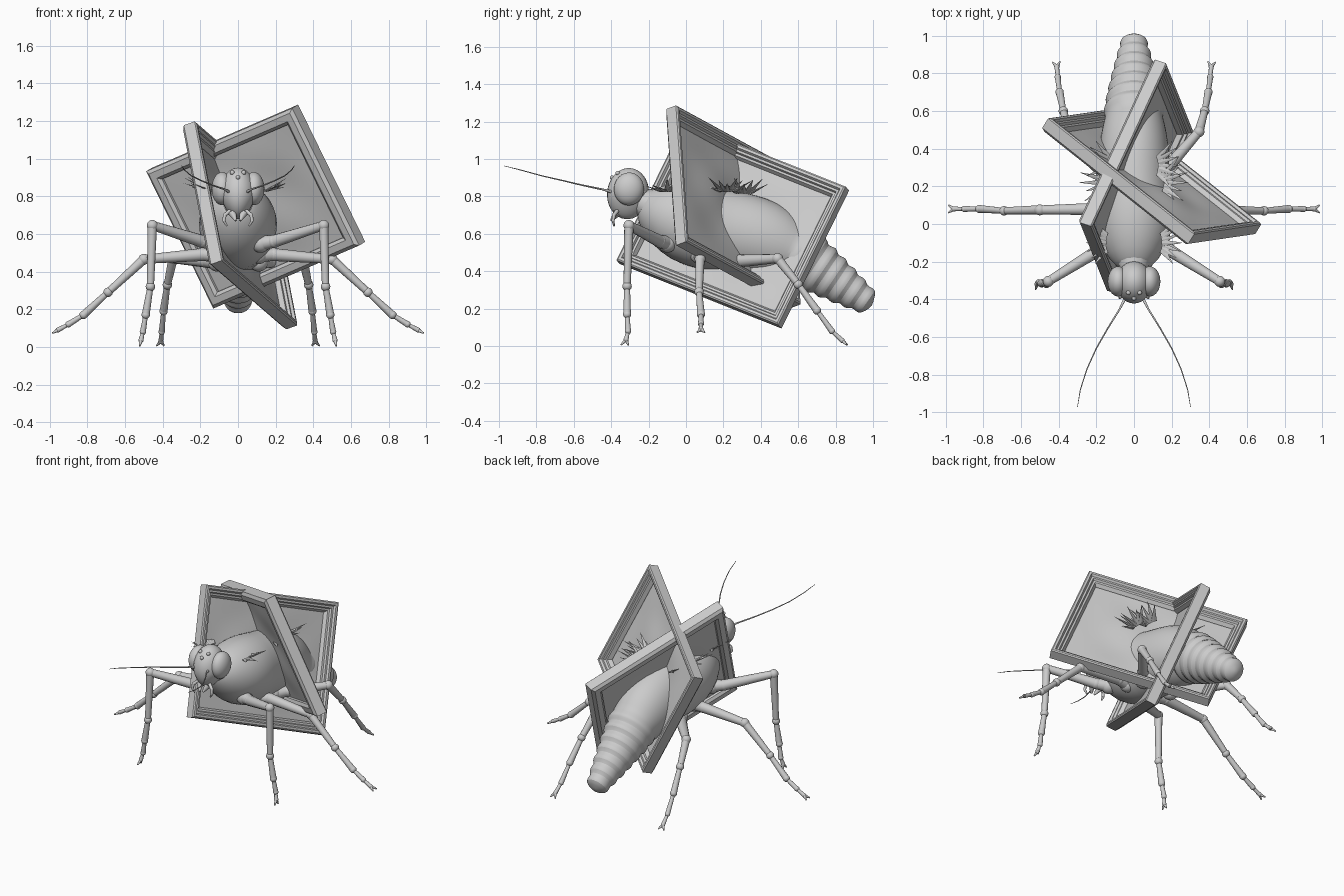
import bpy, bmesh, math, random
from mathutils import Vector, Matrix

if "Cube" in bpy.data.objects:
    bpy.data.objects.remove(bpy.data.objects["Cube"])

random.seed(4)


def finish(bm, name, mirror=False, smooth=True, subsurf=0):
    bmesh.ops.recalc_face_normals(bm, faces=bm.faces)
    me = bpy.data.meshes.new(name)
    bm.to_mesh(me)
    bm.free()
    ob = bpy.data.objects.new(name, me)
    bpy.context.collection.objects.link(ob)
    if mirror:
        ob.modifiers.new("Mirror", 'MIRROR').use_mirror_merge = False
    if subsurf:
        m = ob.modifiers.new("Subsurf", 'SUBSURF')
        m.levels = m.render_levels = subsurf
    if smooth:
        bpy.ops.object.select_all(action='DESELECT')
        ob.select_set(True)
        bpy.context.view_layer.objects.active = ob
        bpy.ops.object.shade_smooth_by_angle(angle=math.radians(45))
    return ob


def ball(bm, c, r, tilt=0.0):
    mat = Matrix.Translation(c) @ Matrix.Rotation(tilt, 4, 'X') @ Matrix.Diagonal((*r, 1))
    bmesh.ops.create_uvsphere(bm, u_segments=28, v_segments=18, radius=1, matrix=mat)


def rod(bm, a, b, r1, r2, sides=14, flat=1.0):
    a, b = Vector(a), Vector(b)
    d = b - a
    mat = (Matrix.Translation((a + b) / 2) @ d.to_track_quat('Z', 'Y').to_matrix().to_4x4()
           @ Matrix.Diagonal((1, flat, 1, 1)))
    bmesh.ops.create_cone(bm, cap_ends=True, segments=sides, radius1=r1, radius2=r2,
                          depth=d.length, matrix=mat)


def chain(bm, pts, radii, knob=1.0):
    for i in range(len(pts) - 1):
        rod(bm, pts[i], pts[i + 1], radii[i], radii[i + 1])
    for p, r in zip(pts, radii):
        ball(bm, p, [r * knob] * 3)


# Body: thorax and ringed abdomen lofted along a sloping spine (y, z, half width, half height)
rings = [(-.25, .77, .03, .03), (-.22, .755, .1, .1), (-.12, .71, .175, .18), (-.01, .665, .21, .22),
         (.10, .635, .21, .23), (.20, .62, .19, .22), (.31, .60, .19, .22), (.43, .57, .185, .21),
         (.53, .525, .165, .185)]
for i in range(7):
    t = i / 6
    y, z, r = .59 + .36 * t, .495 - .245 * t, .163 - .088 * t ** 1.2
    rings += [(y - .022, z + .015, r * .93, r * .93), (y, z, r, r * 1.03), (y + .02, z - .014, r, r * 1.02)]
rings += [(.985, .225, .045, .045), (.995, .22, .01, .01)]
bm = bmesh.new()
loops = []
n = 24
for i, (y, z, w, h) in enumerate(rings):
    p, q = rings[max(i - 1, 0)], rings[min(i + 1, len(rings) - 1)]
    tan = Vector((0, q[0] - p[0], q[1] - p[1])).normalized()
    up = Vector((0, -tan.z, tan.y))
    loops.append([bm.verts.new(Vector((w * math.cos(k * math.tau / n), y, z)) + up * h * math.sin(k * math.tau / n))
                  for k in range(n)])
for a, b in zip(loops, loops[1:]):
    for k in range(n):
        bm.faces.new((a[k], a[(k + 1) % n], b[(k + 1) % n], b[k]))
bm.faces.new(loops[0])
bm.faces.new(loops[-1])
finish(bm, "body", subsurf=1)

# Head with tapering face, neck and forehead eyelets
bm = bmesh.new()
ball(bm, (0, -.31, .815), (.095, .112, .137), -.1)
for v in bm.verts:
    if v.co.z < .8:
        v.co.x *= 1 - (.8 - v.co.z) * 2.2
rod(bm, (0, -.25, .78), (0, -.17, .74), .07, .1)
for x, y, z in ((-.03, -.365, .925), (.03, -.365, .925), (0, -.395, .90)):
    ball(bm, (x, y, z), (.012,) * 3)
finish(bm, "head")

bm = bmesh.new()
ball(bm, (.084, -.305, .84), (.056, .08, .088), -.1)
finish(bm, "eyes", mirror=True)

# Mouth feelers and antennae
bm = bmesh.new()
chain(bm, [(.045, -.37, .72), (.07, -.385, .70), (.075, -.39, .67), (.06, -.385, .645)], [.011, .01, .008, .005])
rod(bm, (.03, -.37, .71), (.012, -.40, .67), .022, .006)
finish(bm, "mouthparts", mirror=True)
bm = bmesh.new()
chain(bm, [(.05, -.40, .825), (.075, -.45, .838), (.14, -.555, .86), (.20, -.66, .885), (.25, -.77, .91),
           (.285, -.88, .94), (.30, -.97, .963)], [.008, .005, .004, .0035, .003, .0025, .0015])
finish(bm, "antennae", mirror=True)

# Legs: hip, thigh, shin, jointed foot and two claws
legs = {
    "front_legs": [(.12, -.10, .55), (.19, -.14, .56), (.455, -.305, .645), (.465, -.315, .32),
                   (.49, -.315, .17), (.505, -.31, .08), (.515, -.32, .035)],
    "middle_legs": [(.11, .07, .49), (.19, .08, .49), (.50, .075, .465), (.69, .07, .29),
                    (.82, .08, .17), (.90, .08, .12), (.955, .08, .09)],
    "hind_legs": [(.11, .22, .45), (.17, .29, .455), (.345, .49, .468), (.375, .60, .33),
                  (.395, .70, .19), (.405, .78, .08), (.41, .835, .03)],
}
for name, pts in legs.items():
    bm = bmesh.new()
    P = [Vector(p) for p in pts]
    ball(bm, P[0], (.05, .05, .05))
    rod(bm, P[0], P[1], .042, .033)
    ball(bm, P[1], (.035,) * 3)
    rod(bm, P[1], P[2], .034, .024)
    ball(bm, P[2], (.029,) * 3)
    rod(bm, P[2], P[3], .025, .019)
    ball(bm, P[3], (.025,) * 3)
    for a, b, r in zip(P[3:], P[4:], (.021, .016, .013)):
        rod(bm, a, b, r * .75, r)
        ball(bm, b, (r * 1.05,) * 3)
    d = (P[-1] - P[-2]).normalized()
    side = d.cross(Vector((0, 0, 1)) if abs(d.z) < .8 else Vector((1, 0, 0))).normalized()
    for s in (-1, 1):
        tip = P[-1] + d * .035 + side * s * .02
        tip.z = max(tip.z, .004)
        rod(bm, P[-1], tip, .011, .004)
    finish(bm, name, mirror=True)

# Ragged wing stubs: fans of flat spikes on the back
for name, c, length in (("front_wing_stubs", (.15, -.10, .83), .12), ("middle_wing_stubs", (.16, .22, .83), .14),
                        ("rear_wing_stubs", (.13, .31, .82), .14)):
    bm = bmesh.new()
    for i in range(7):
        a = -.9 + i * .3
        d = Vector((math.cos(a), math.sin(a), random.uniform(.15, .65))).normalized()
        base = Vector(c) + Vector((0, math.sin(a) * .05, 0))
        rod(bm, base, base + d * length * random.uniform(.75, 1.1), .02, .001, 6, .35)
    finish(bm, name, mirror=True, smooth=False)

# Picture frames: moulding profile (inset from the outer edge, depth) swept round four mitred corners
PROFILE = [(0, -.025), (0, .038), (.008, .044), (.022, .044), (.03, .03), (.042, .03), (.048, .016),
           (.06, .014), (.072, -.008), (.072, -.026), (.055, -.04), (.018, -.04)]


def picture(name, corner, u_end, v_end, facing):
    o, u, v = Vector(corner), Vector(u_end) - Vector(corner), Vector(v_end) - Vector(corner)
    W, H = u.length, v.length
    u.normalize()
    nrm = u.cross(v).normalized()
    v = nrm.cross(u).normalized()
    if nrm.dot(Vector(facing)) < 0:
        nrm = -nrm

    def at(a, b, d):
        return o + u * a + v * b + nrm * d

    bm = bmesh.new()
    rows = [[bm.verts.new(at(*p, d)) for p in ((i, i), (W - i, i), (W - i, H - i), (i, H - i))] for i, d in PROFILE]
    for a, b in zip(rows, rows[1:] + rows[:1]):
        for k in range(4):
            bm.faces.new((a[k], a[(k + 1) % 4], b[(k + 1) % 4], b[k]))
    finish(bm, name + "_frame", smooth=False)

    # Gently rippled canvas
    bm = bmesh.new()
    N, m = 28, .06
    g = []
    for i in range(N + 1):
        s = i / N
        row = []
        for j in range(N + 1):
            t = j / N
            edge = math.sin(math.pi * s) * math.sin(math.pi * t)
            d = -.012 + .014 * edge * math.sin(9 * s + 2) * math.cos(8 * t)
            row.append(bm.verts.new(at(m + (W - 2 * m) * s, m + (H - 2 * m) * t, d)))
        g.append(row)
    for i in range(N):
        for j in range(N):
            bm.faces.new((g[i][j], g[i + 1][j], g[i + 1][j + 1], g[i][j + 1]))
    finish(bm, name + "_canvas")


picture("cross", (.30, -.085, 1.275), (-.475, .53, .94), (.665, -.04, .55), (1, 1, 0))
picture("long", (-.265, 0, 1.185), (.135, .865, .84), (-.125, -.37, .45), (1, 0, 0))
